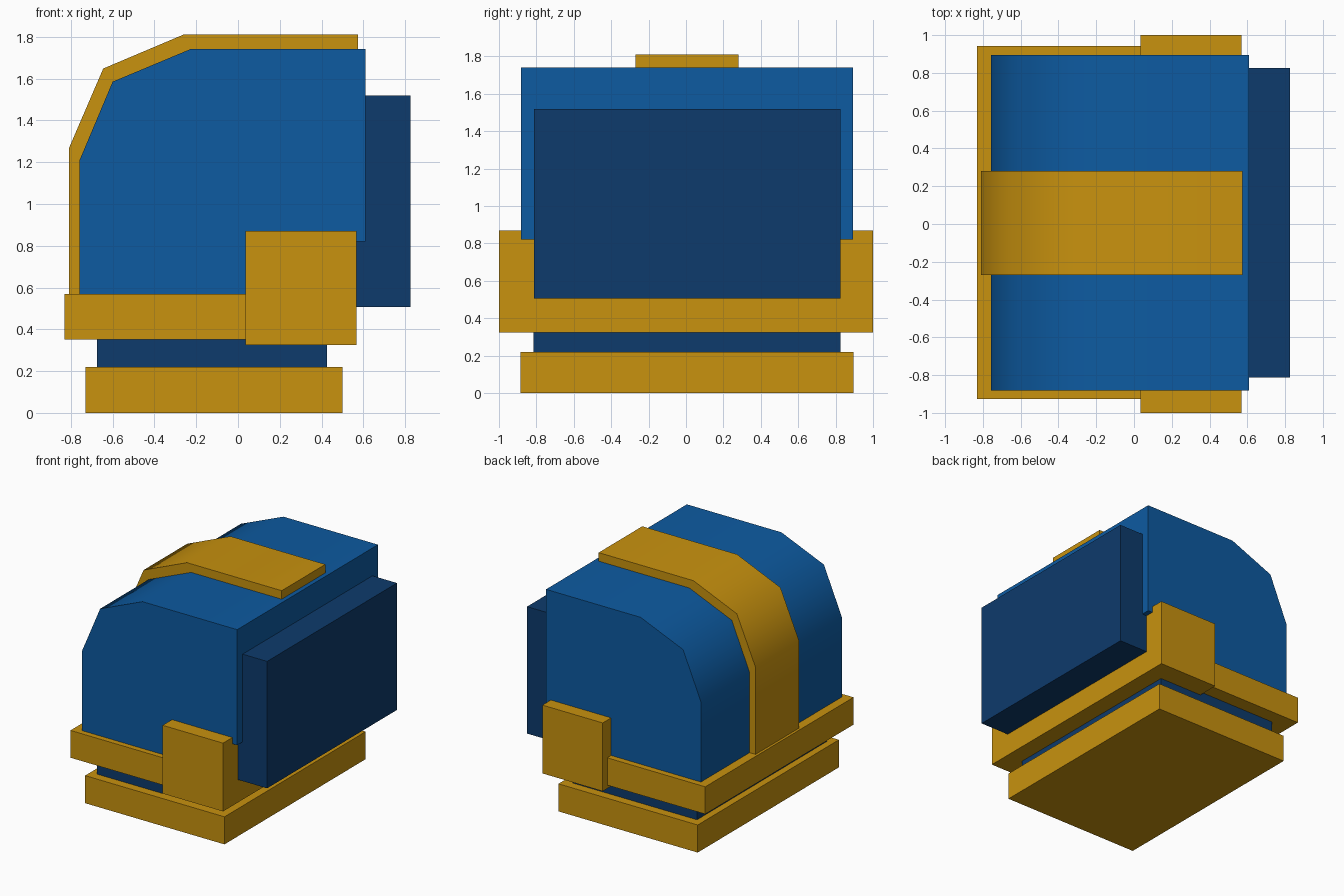
import bpy, bmesh, math

if "Cube" in bpy.data.objects:
    bpy.data.objects.remove(bpy.data.objects["Cube"])

def material(name, rgb):
    m = bpy.data.materials.new(name)
    m.diffuse_color = (*rgb, 1)
    m.use_nodes = True
    m.node_tree.nodes["Principled BSDF"].inputs["Base Color"].default_value = m.diffuse_color
    return m

GOLD = material("gold", (0.58, 0.287, 0.0045))
BLUE = material("blue", (0.004, 0.103, 0.355))
NAVY = material("navy", (0.004, 0.043, 0.15))

def extrude_profile(name, points, y0, y1, mat, smooth=False):
    """Extrude an x-z outline from y0 to y1."""
    bm = bmesh.new()
    face = bm.faces.new([bm.verts.new((x, y0, z)) for x, z in points])
    ext = bmesh.ops.extrude_face_region(bm, geom=[face])
    verts = [v for v in ext["geom"] if isinstance(v, bmesh.types.BMVert)]
    bmesh.ops.translate(bm, verts=verts, vec=(0, y1 - y0, 0))
    bmesh.ops.recalc_face_normals(bm, faces=bm.faces)
    mesh = bpy.data.meshes.new(name)
    bm.to_mesh(mesh)
    bm.free()
    mesh.materials.append(mat)
    ob = bpy.data.objects.new(name, mesh)
    bpy.context.collection.objects.link(ob)
    if smooth:
        bpy.ops.object.select_all(action='DESELECT')
        ob.select_set(True)
        bpy.context.view_layer.objects.active = ob
        bpy.ops.object.shade_smooth_by_angle(angle=math.radians(60))
    return ob

def box(name, x0, x1, y0, y1, z0, z1, mat):
    return extrude_profile(name, [(x0, z0), (x1, z0), (x1, z1), (x0, z1)], y0, y1, mat)

# Stacked base: foot plate, recessed neck, rim and side clamp block
box("base_plate", -0.73, 0.50, -0.885, 0.895, 0.0, 0.22, GOLD)
box("neck", -0.675, 0.425, -0.815, 0.825, 0.22, 0.36, NAVY)
box("lower_rim", -0.83, 0.30, -0.927, 0.943, 0.352, 0.57, GOLD)
box("side_clamp", 0.035, 0.568, -1.0, 1.0, 0.325, 0.87, GOLD)

# Rounded main shell, notched underneath at the rear
shell = [(-0.758, 0.50), (-0.758, 1.21), (-0.60, 1.585), (-0.225, 1.742),
         (0.61, 1.742), (0.61, 0.82), (0.30, 0.82), (0.30, 0.50)]
extrude_profile("shell", shell, -0.882, 0.894, BLUE, smooth=True)

# Raised strap that follows the shell's curve
strap = [(-0.81, 0.50), (-0.81, 1.265), (-0.645, 1.648), (-0.262, 1.81), (0.575, 1.81),
         (0.575, 1.72), (-0.21, 1.72), (-0.58, 1.565), (-0.73, 1.20), (-0.73, 0.50)]
extrude_profile("strap", strap, -0.27, 0.28, GOLD, smooth=True)

# Dark panel on the flat face
box("end_panel", 0.50, 0.826, -0.813, 0.825, 0.507, 1.52, NAVY)
